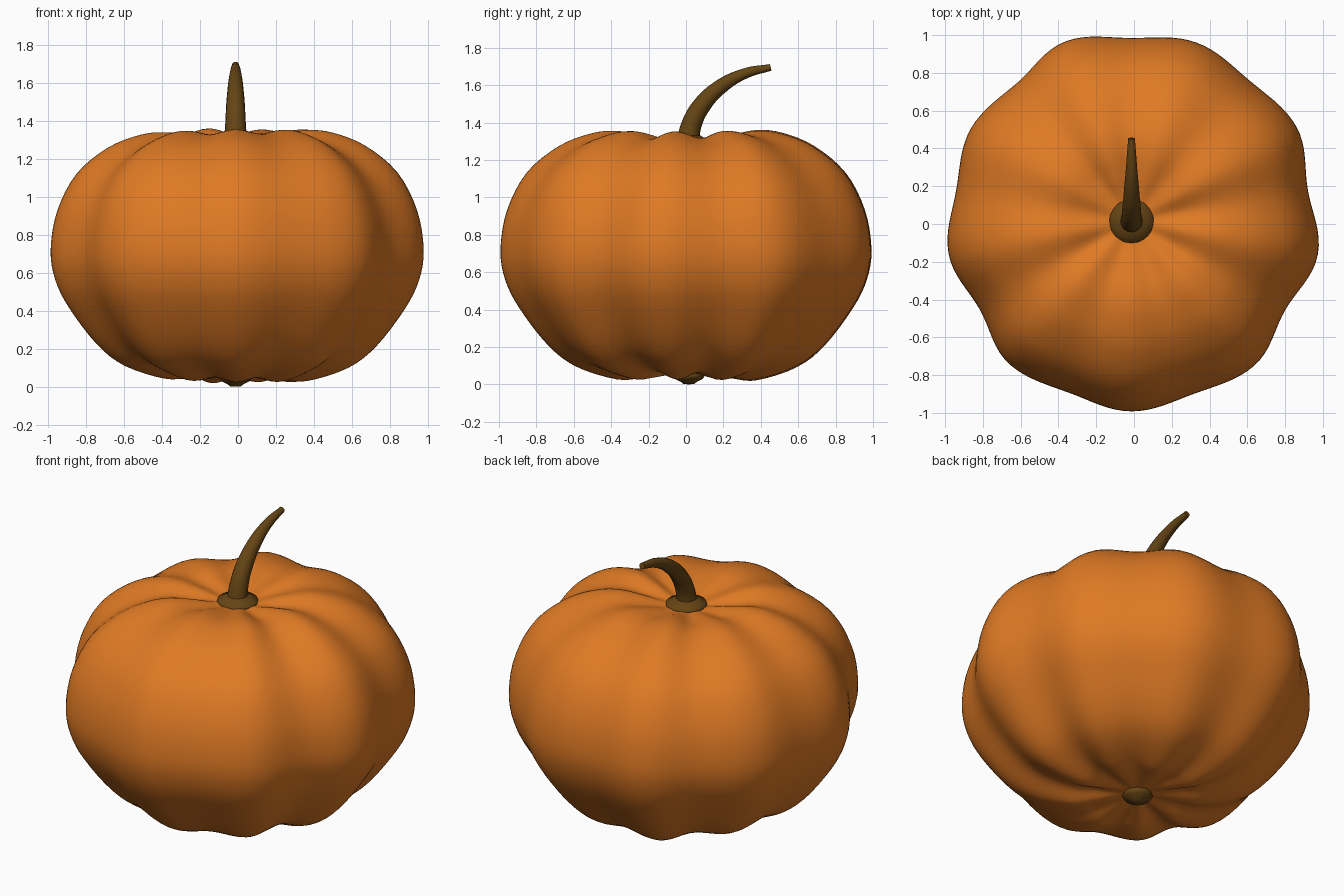
import bpy, bmesh, math
from mathutils import Vector

if "Cube" in bpy.data.objects:
    bpy.data.objects.remove(bpy.data.objects["Cube"])

AX, AY, CZ = -0.013, 0.015, 0.70   # axis of the fruit and its middle height


def material(name, rgb):
    m = bpy.data.materials.new(name)
    m.diffuse_color = (*rgb, 1)
    m.use_nodes = True
    m.node_tree.nodes["Principled BSDF"].inputs["Base Color"].default_value = m.diffuse_color
    return m


orange = material("pumpkin orange", (0.74, 0.195, 0.018))
brown = material("stem brown", (0.13, 0.058, 0.007))


def smooth_path(pts, steps):
    """Catmull-Rom curve through the profile points."""
    p = [Vector(q) for q in pts]
    p = [2 * p[0] - p[1]] + p + [2 * p[-1] - p[-2]]
    out = []
    for i in range(1, len(p) - 2):
        a, b, c, d = p[i - 1:i + 3]
        for s in range(steps):
            t = s / steps
            out.append(0.5 * (2 * b + (c - a) * t + (2 * a - 5 * b + 4 * c - d) * t * t
                              + (3 * b - a - 3 * c + d) * t ** 3))
    return out + [p[-2]]


def lathe(name, profile, segs, mat, scale=lambda r, a: 1.0):
    """Spin an (r, z) profile, bottom pole to top pole; scale(r, angle) shapes the ribs."""
    bm = bmesh.new()
    rings = []
    for r, z in profile[1:-1]:
        ring = []
        for k in range(segs):
            a = 2 * math.pi * k / segs - math.pi / 2
            f = scale(r, k / segs)
            ring.append(bm.verts.new((AX + r * f * math.cos(a), AY + r * f * math.sin(a),
                                      CZ + (z - CZ) * f)))
        rings.append(ring)
    low = bm.verts.new((AX, AY, profile[0][1]))
    high = bm.verts.new((AX, AY, profile[-1][1]))
    for k in range(segs):
        n = (k + 1) % segs
        bm.faces.new((low, rings[0][n], rings[0][k]))
        bm.faces.new((high, rings[-1][k], rings[-1][n]))
        for a, b in zip(rings, rings[1:]):
            bm.faces.new((a[k], a[n], b[n], b[k]))
    me = bpy.data.meshes.new(name)
    bm.to_mesh(me)
    bm.free()
    me.materials.append(mat)
    me.shade_smooth()
    ob = bpy.data.objects.new(name, me)
    bpy.context.collection.objects.link(ob)
    return ob


# Nine ribs: crest and groove radii alternate every 20 degrees from the front
RIBS = [1.007, .972, 1.004, .94, 1.002, .948, 1.006, .972, 1.006,
        .970, 1.014, .950, .982, .943, .984, .93, .996, .967]


def rib_scale(r, turn):
    u = turn * 18
    i = int(u)
    t = (1 - math.cos(math.pi * (u - i))) / 2
    f = RIBS[i % 18] * (1 - t) + RIBS[(i + 1) % 18] * t
    b = min(max((r - 0.04) / 0.3, 0), 1)      # ribs fade out at the poles
    return 1 + (f - 1) * b * b * (3 - 2 * b)


# Ribbed body
body = smooth_path([(0, .065), (.12, .055), (.25, .038), (.385, .032), (.60, .10), (.75, .215),
                    (.90, .41), (.975, .56), (1, .72), (.965, .93), (.86, 1.13), (.69, 1.27),
                    (.52, 1.337), (.385, 1.351), (.25, 1.328), (.13, 1.297), (0, 1.28)], 4)
lathe("pumpkin_body", body, 144, orange, rib_scale)

# Collar under the stem
lathe("stem_collar", [(0, 1.26), (.10, 1.265), (.117, 1.29), (.113, 1.302), (.085, 1.313),
                      (.065, 1.33), (0, 1.335)], 32, brown)

# Blossom scar underneath
lathe("bottom_scar", [(0, 0), (.028, .002), (.045, .015), (.075, .03), (.085, .045),
                      (.07, .075), (0, .08)], 32, brown)

# Curved tapering stem
cu = bpy.data.curves.new("stem_path", "CURVE")
cu.dimensions = "3D"
cu.bevel_depth = 1
cu.bevel_resolution = 6
cu.resolution_u = 10
cu.use_fill_caps = True
path = [(.0, 1.28, .062), (.022, 1.39, .054), (.075, 1.49, .049), (.175, 1.59, .040),
        (.31, 1.663, .028), (.445, 1.695, .018)]
sp = cu.splines.new("BEZIER")
sp.bezier_points.add(len(path) - 1)
for bp, (y, z, r) in zip(sp.bezier_points, path):
    bp.co = (AX, y + 0.008, z)
    bp.radius = r
    bp.handle_left_type = bp.handle_right_type = "AUTO"
tmp = bpy.data.objects.new("stem_path", cu)
bpy.context.collection.objects.link(tmp)
bpy.context.view_layer.update()
me = bpy.data.meshes.new_from_object(tmp.evaluated_get(bpy.context.evaluated_depsgraph_get()))
bpy.data.objects.remove(tmp)
me.materials.clear()
me.materials.append(brown)
stem = bpy.data.objects.new("stem", me)
bpy.context.collection.objects.link(stem)
bpy.context.view_layer.objects.active = stem
stem.select_set(True)
bpy.ops.object.shade_smooth_by_angle(angle=math.radians(40))
